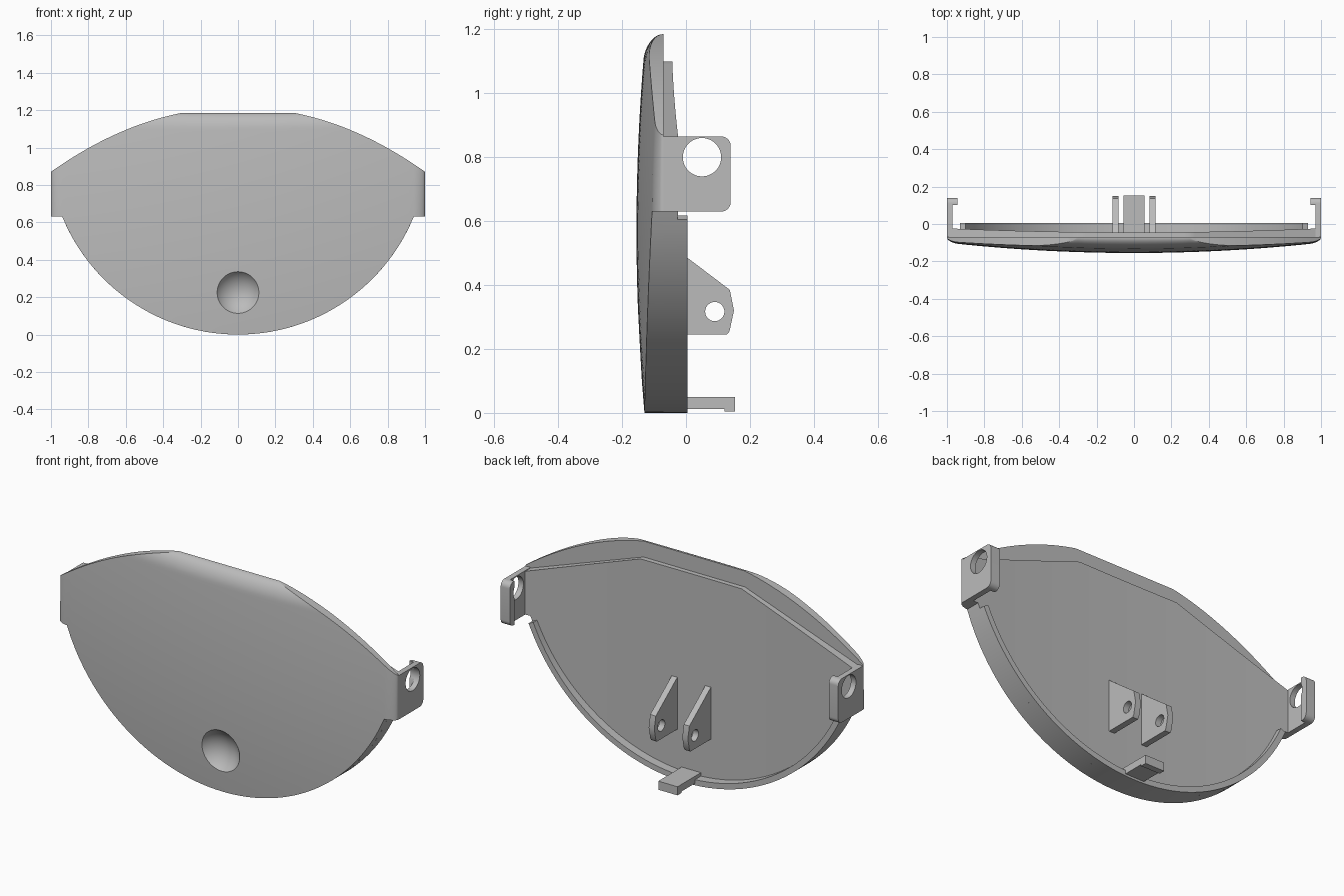
import bpy, bmesh, math
from mathutils import Matrix, Vector

cube = bpy.data.objects.get("Cube")
if cube:
    bpy.data.objects.remove(cube, do_unlink=True)

grey = bpy.data.materials.new("plain_grey")
grey.use_nodes = True
colour = (0.5, 0.5, 0.5, 1)
grey.diffuse_color = colour
grey.node_tree.nodes["Principled BSDF"].inputs["Base Color"].default_value = colour

RADIUS = 1.016      # lower outline arc
FLANGE = -0.07      # flat back of the outer shell


def finish(name, bm):
    bmesh.ops.recalc_face_normals(bm, faces=bm.faces)
    mesh = bpy.data.meshes.new(name)
    bm.to_mesh(mesh)
    bm.free()
    obj = bpy.data.objects.new(name, mesh)
    bpy.context.collection.objects.link(obj)
    mesh.materials.append(grey)
    return obj


def smooth(obj):
    bpy.ops.object.select_all(action='DESELECT')
    obj.select_set(True)
    bpy.context.view_layer.objects.active = obj
    bpy.ops.object.shade_smooth_by_angle(angle=math.radians(30))


def prism(name, points, axis, start, end):
    """Extrude a 2D outline along x (points are y, z) or y (points are x, z)."""
    bm = bmesh.new()
    place = (lambda a, b: (start, a, b)) if axis == 'x' else (lambda a, b: (a, start, b))
    face = bm.faces.new([bm.verts.new(place(*p)) for p in points])
    new = bmesh.ops.extrude_face_region(bm, geom=[face], use_keep_orig=True)["geom"]
    shift = Vector((end - start, 0, 0)) if axis == 'x' else Vector((0, end - start, 0))
    bmesh.ops.translate(bm, vec=shift, verts=[v for v in new if isinstance(v, bmesh.types.BMVert)])
    return finish(name, bm)


def slab(name, xs, low, high, front, back, rows):
    """Closed solid between two height functions and two depth functions."""
    bm = bmesh.new()
    grids = []
    for depth in (front, back):
        grid = []
        for x in xs:
            lo, hi = low(x), high(x)
            zs = [lo + (hi - lo) * math.sin(math.pi / 2 * k / rows) for k in range(rows + 1)]
            grid.append([bm.verts.new((x, depth(x, z), z)) for z in zs])
        for a, b in zip(grid, grid[1:]):
            for k in range(rows):
                bm.faces.new((a[k], b[k], b[k + 1], a[k + 1]))
        grids.append(grid)
    ring_f, ring_b = [[c[0] for c in g] + g[-1][1:] + [c[-1] for c in g[-2::-1]] + g[0][-2:0:-1]
                      for g in grids]
    for i in range(len(ring_f)):
        j = (i + 1) % len(ring_f)
        bm.faces.new((ring_f[i], ring_f[j], ring_b[j], ring_b[i]))
    return finish(name, bm)


def cut(obj, bm_cutter):
    """Subtract a temporary cutter shape."""
    cutter = finish("cutter", bm_cutter)
    cutter.hide_render = True
    mod = obj.modifiers.new("cut", 'BOOLEAN')
    mod.operation, mod.solver, mod.object = 'DIFFERENCE', 'EXACT', cutter
    bpy.context.view_layer.objects.active = obj
    bpy.ops.object.modifier_apply(modifier=mod.name)
    bpy.data.objects.remove(cutter, do_unlink=True)


def cut_hole(obj, x, y, z, radius):
    bm = bmesh.new()
    bmesh.ops.create_cone(bm, cap_ends=True, segments=48, radius1=radius, radius2=radius, depth=0.3,
                          matrix=Matrix.Translation((x, y, z)) @ Matrix.Rotation(math.pi / 2, 4, 'Y'))
    cut(obj, bm)


# Outline and depth rules
def lower_edge(x):
    x = min(abs(x), 0.94)
    return RADIUS - math.sqrt(RADIUS ** 2 - x * x)


def upper_edge(x):
    u = max(abs(x) - 0.3, 0) / 0.7
    return 1.185 - 0.315 * u + 0.18 * u * (1 - u)


def plate_top(x):
    return 1.10 - 0.235 * max(abs(x) - 0.3, 0) / 0.66


def roll(u):
    u = min(max(u, 0), 1)
    return 1 - math.sqrt(1 - u * u)


def dome(x, z):
    y = -0.155 + 0.055 * x * x + 0.025 * ((z - 0.57) / 0.57) ** 2
    edge = max(roll((abs(x) - 0.94) / 0.06), roll((z - 1.105) / 0.08))
    return y + (FLANGE - 0.002 - y) * edge


def mirrored(half):
    return [-x for x in half[:0:-1]] + half


centre = [0.3 * i / 8 for i in range(8)] + [0.3 + 0.64 * i / 24 for i in range(24)]

# Domed outer shell with a round finger dimple
shell_xs = mirrored(centre + [0.94 + 0.06 * math.sin(math.pi / 2 * i / 10) for i in range(11)])
shell = slab("outer_shell", shell_xs, lower_edge, upper_edge, dome, lambda x, z: FLANGE, 44)
dimple = bmesh.new()
bmesh.ops.create_uvsphere(dimple, u_segments=64, v_segments=48, radius=0.141,
                          matrix=Matrix.Translation((0, -0.231, 0.22)))
cut(shell, dimple)
smooth(shell)

# Raised back plate
plate = slab("back_plate", mirrored(centre + [0.94, 0.96, 0.972]), lower_edge, plate_top,
             lambda x, z: FLANGE - 0.005, lambda x, z: -0.045 + 0.022 * x * x, 12)
smooth(plate)

# Curved rim along the lower edge
span = math.acos((RADIUS - 0.605) / RADIUS)
angles = [span * (i / 40 - 1) for i in range(81)]
arc = lambda r, a: (r * math.sin(a), RADIUS - r * math.cos(a))
rim = prism("lower_rim", [arc(RADIUS, a) for a in angles]
            + [arc(RADIUS - 0.03, a) for a in reversed(angles)], 'y', FLANGE, 0.005)
smooth(rim)


def rounded_tab(y0, y1, z0, z1, r):
    """Rectangle whose two rear corners are rounded."""
    pts = [(y0, z0)]
    for cz, first in ((z0 + r, -90), (z1 - r, 0)):
        for i in range(9):
            a = math.radians(first + 90 * i / 8)
            pts.append((y1 - r + r * math.cos(a), cz + r * math.sin(a)))
    return pts + [(y0, z1)]


bracket_profile = [(-0.06, 0.245), (0.128, 0.245), (0.136, 0.255), (0.15, 0.32),
                   (0.137, 0.385), (0.005, 0.485), (-0.06, 0.535)]
for side, s in (("left", 1), ("right", -1)):
    # Side ear with a hole and an inward lip
    ear = prism(side + "_ear", rounded_tab(FLANGE, 0.14, 0.63, 0.865, 0.03), 'x', s * 0.97, s)
    lip = prism(side + "_ear_lip", rounded_tab(0.102, 0.14, 0.63, 0.865, 0.03), 'x', s * 0.945, s * 0.97)
    for part in (ear, lip):
        cut_hole(part, s * 0.97, 0.05, 0.8, 0.06)
        smooth(part)
    # Pivot bracket on the back
    bracket = prism(side + "_pivot_bracket", bracket_profile, 'x', s * 0.083, s * 0.116)
    cut_hole(bracket, s * 0.1, 0.09, 0.317, 0.03)
    smooth(bracket)

# Latch tongue at the bottom, with a small hooked end
prism("latch_tongue", [(-0.06, 0.012), (0.12, 0.012), (0.12, 0.004), (0.153, 0.004),
                       (0.153, 0.05), (-0.06, 0.05)], 'x', -0.057, 0.057)
